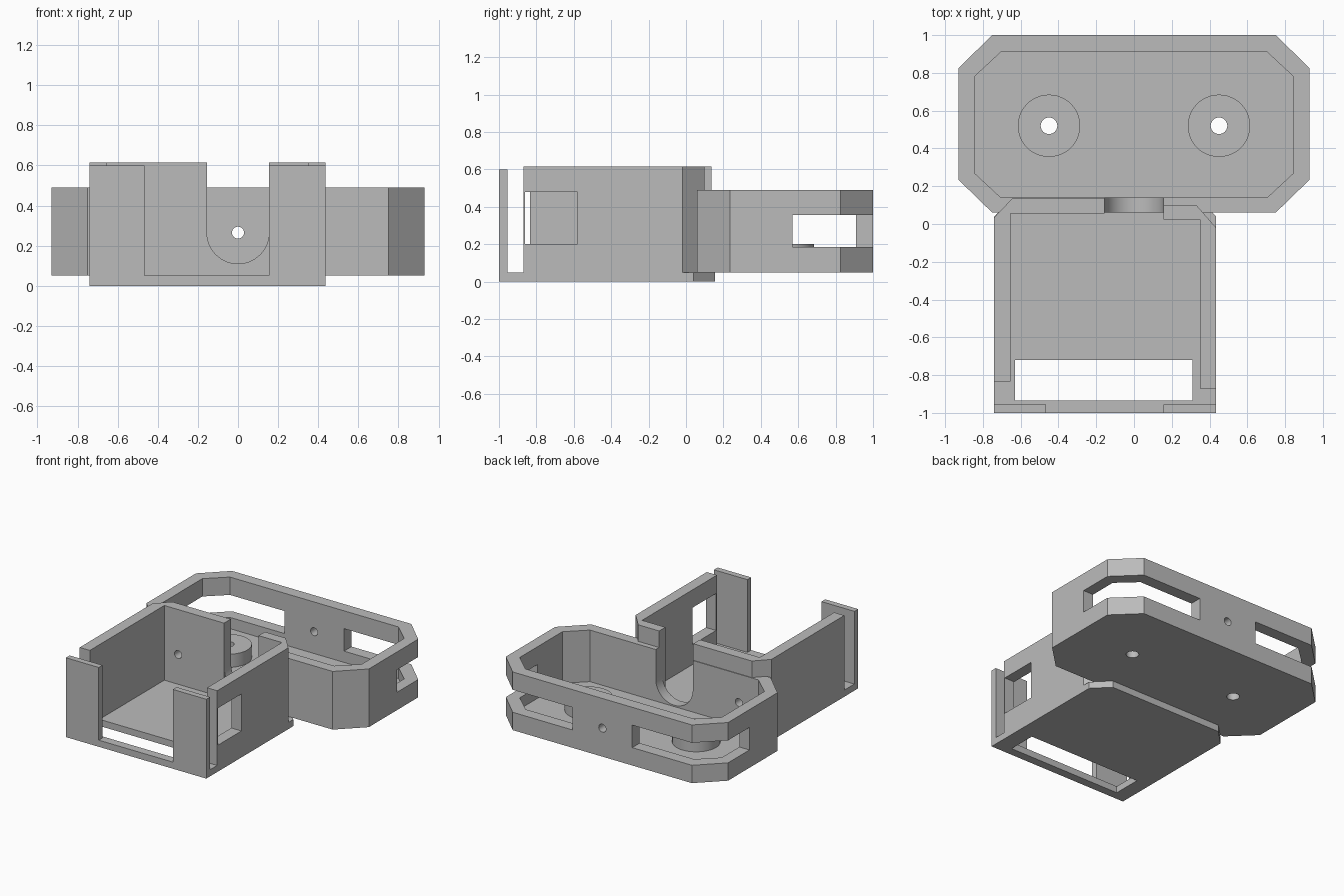
import bpy, bmesh
from math import cos, sin, pi, radians
from mathutils import Vector

if "Cube" in bpy.data.objects:
    bpy.data.objects.remove(bpy.data.objects["Cube"], do_unlink=True)

grey = bpy.data.materials.new("plain grey")
grey.use_nodes = True
grey.diffuse_color = (0.5, 0.5, 0.5, 1)
grey.node_tree.nodes["Principled BSDF"].inputs["Base Color"].default_value = (0.5, 0.5, 0.5, 1)


def prism(name, outline, low, high, axis="z"):
    """Extrude an outline along z, or an (x, z) outline along y."""
    bm = bmesh.new()
    place = (lambda p: (p[0], p[1], low)) if axis == "z" else (lambda p: (p[0], low, p[1]))
    face = bm.faces.new([bm.verts.new(place(p)) for p in outline])
    new = bmesh.ops.extrude_face_region(bm, geom=[face])["geom"]
    step = Vector((0, 0, high - low) if axis == "z" else (0, high - low, 0))
    bmesh.ops.translate(bm, vec=step, verts=[v for v in new if isinstance(v, bmesh.types.BMVert)])
    bmesh.ops.recalc_face_normals(bm, faces=bm.faces)
    mesh = bpy.data.meshes.new(name)
    bm.to_mesh(mesh)
    bm.free()
    mesh.materials.append(grey)
    ob = bpy.data.objects.new(name, mesh)
    bpy.context.collection.objects.link(ob)
    return ob


def rect(x0, x1, y0, y1):
    return [(x0, y0), (x1, y0), (x1, y1), (x0, y1)]


def arc(cx, cy, r, start=0, end=2 * pi, n=48):
    return [(cx + r * cos(start + (end - start) * i / n),
             cy + r * sin(start + (end - start) * i / n)) for i in range(n)]


def octagon(x, y0, y1, cx, cy):
    right = [(x - cx, y0), (x, y0 + cy), (x, y1 - cy), (x - cx, y1)]
    return right + [(-px, py) for px, py in reversed(right)]


def cut(ob, *cutters):
    """Subtract cutters, bake the result and delete the cutters."""
    for c in cutters:
        c.hide_render = True
        mod = ob.modifiers.new("cut", "BOOLEAN")
        mod.operation, mod.solver, mod.object = "DIFFERENCE", "EXACT", c
    bpy.context.view_layer.update()
    graph = bpy.context.evaluated_depsgraph_get()
    baked = bpy.data.meshes.new_from_object(ob.evaluated_get(graph))
    ob.modifiers.clear()
    ob.data = baked
    for c in cutters:
        bpy.data.objects.remove(c, do_unlink=True)


def side_hole(x, z, y0, y1):
    return prism("hole_cutter", arc(x, z, 0.03, n=24), y0, y1, "y")


# Rear tray: eight-sided pan with a rounded notch, corner slots and holes
tray = prism("rear_tray", octagon(0.93, 0.06, 1.0, 0.18, 0.175), 0.05, 0.49)
notch = arc(0, 0.265, 0.155, pi, 2 * pi, 32) + [(0.155, 0.265), (0.155, 0.8), (-0.155, 0.8)]
cutters = [prism("pan_cutter", octagon(0.845, 0.14, 0.91, 0.14, 0.13), 0.1, 0.8),
           prism("notch_cutter", notch, 0, 0.3, "y"),
           side_hole(0, 0.265, 0.8, 1.1),
           side_hole(-0.54, 0.275, -0.1, 0.3)]
for s in (-1, 1):
    cutters.append(prism("slot_cutter", rect(s * 0.25, s * 1.1, 0.57, 1.1), 0.185, 0.355))
    cutters.append(prism("drill_cutter", arc(s * 0.45, 0.52, 0.044, n=32), 0, 0.3))
cut(tray, *cutters)

# Two hollow posts on the tray floor
parts = [tray]
for s, side in ((1, "left"), (-1, "right")):
    post = prism(side + "_post", arc(s * 0.45, 0.52, 0.165), 0.09, 0.2)
    cut(post, prism("drill_cutter", arc(s * 0.45, 0.52, 0.044, n=32), 0, 0.3))
    parts.append(post)

# Front box: base plate with chamfered rear corners and a wide opening
base = prism("base_plate", [(-0.74, -1), (0.435, -1), (0.435, 0.04), (0.32, 0.155),
                            (-0.625, 0.155), (-0.74, 0.04)], 0, 0.05)
cut(base, prism("opening_cutter", rect(-0.63, 0.31, -0.935, -0.72), -0.1, 0.2))

# Corner walls, each a side wall turning into a piece of back wall
wall_r = prism("right_corner_wall", [(-0.74, -0.835), (-0.655, -0.835), (-0.655, 0.055), (-0.155, 0.055),
                                     (-0.155, 0.135), (-0.645, 0.135), (-0.74, 0.035)], 0.05, 0.615)
cut(wall_r, side_hole(-0.54, 0.275, -0.1, 0.3))
wall_l = prism("left_corner_wall", [(0.435, -0.87), (0.35, -0.87), (0.35, 0.025), (0.155, 0.025),
                                    (0.155, 0.1), (0.33, 0.1), (0.435, -0.02)], 0.05, 0.615)
cut(wall_l, prism("window_cutter", rect(0.3, 0.5, -0.86, -0.58), 0.2, 0.48))

# Front retaining panels
panel_r = prism("right_front_panel", rect(-0.74, -0.465, -1, -0.955), 0.05, 0.6)
panel_l = prism("left_front_panel", rect(0.155, 0.435, -1, -0.955), 0.05, 0.6)
parts += [base, wall_r, wall_l, panel_r, panel_l]

# Smooth the round surfaces, keep the edges crisp
bpy.ops.object.select_all(action="DESELECT")
for ob in parts:
    ob.select_set(True)
bpy.context.view_layer.objects.active = tray
bpy.ops.object.shade_smooth_by_angle(angle=radians(25))
